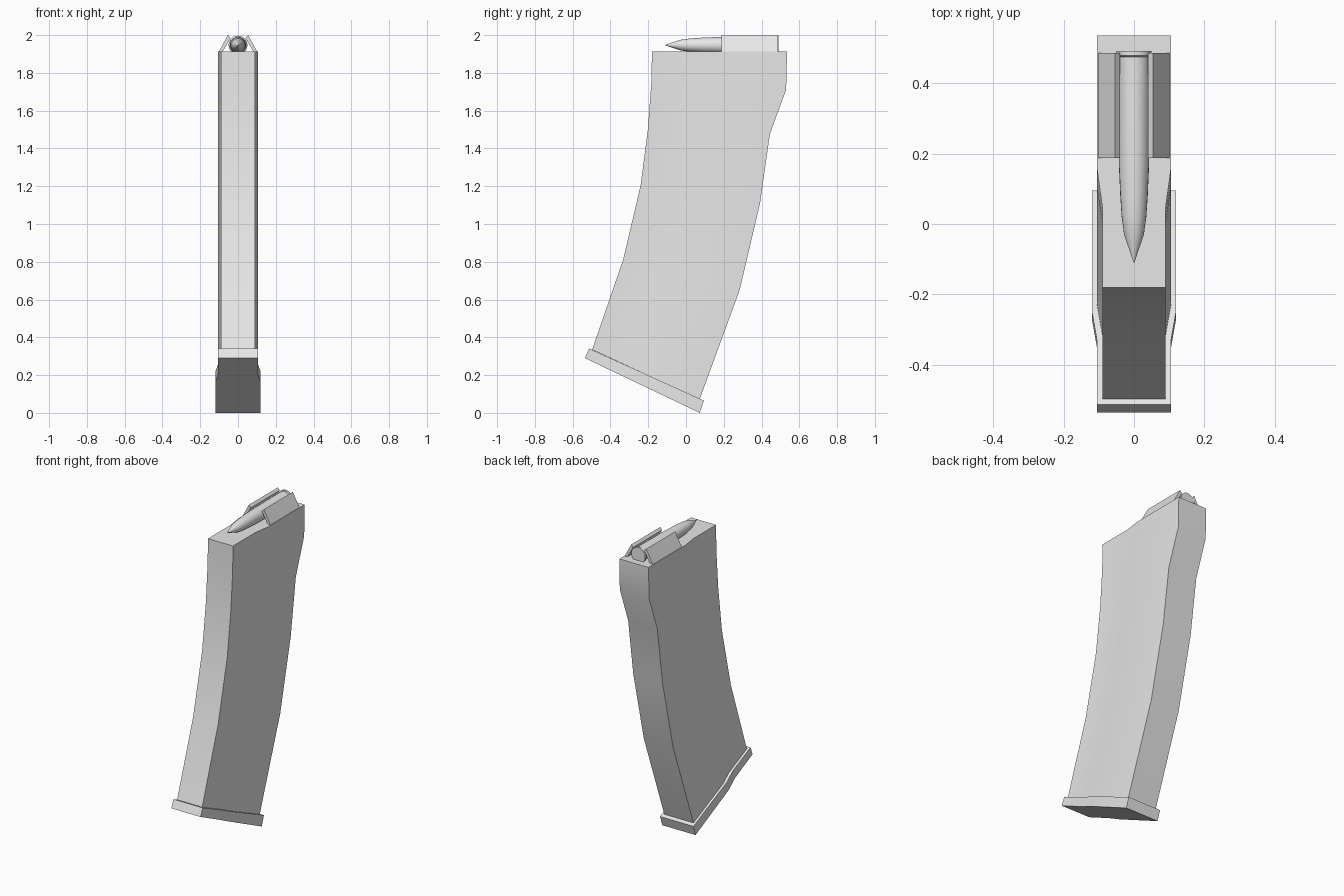
import bpy, math
from mathutils import Vector

if "Cube" in bpy.data.objects:
    bpy.data.objects.remove(bpy.data.objects["Cube"])

metal = bpy.data.materials.new("plain grey")
metal.diffuse_color = (0.8, 0.8, 0.8, 1)
metal.use_nodes = True
metal.node_tree.nodes["Principled BSDF"].inputs["Base Color"].default_value = metal.diffuse_color


def make(name, verts, faces, angle=30):
    mesh = bpy.data.meshes.new(name)
    mesh.from_pydata(verts, [], faces)
    mesh.materials.append(metal)
    obj = bpy.data.objects.new(name, mesh)
    bpy.context.collection.objects.link(obj)
    bpy.ops.object.select_all(action='DESELECT')
    obj.select_set(True)
    bpy.context.view_layer.objects.active = obj
    bpy.ops.object.mode_set(mode='EDIT')
    bpy.ops.mesh.select_all(action='SELECT')
    bpy.ops.mesh.normals_make_consistent(inside=False)
    bpy.ops.object.mode_set(mode='OBJECT')
    bpy.ops.object.shade_smooth_by_angle(angle=math.radians(angle))
    return obj


def loft(name, rings):
    """Join equal rings of points with quads and close both ends."""
    n = len(rings[0])
    verts = [p for ring in rings for p in ring]
    faces = [(r * n + i, r * n + (i + 1) % n, (r + 1) * n + (i + 1) % n, (r + 1) * n + i)
             for r in range(len(rings) - 1) for i in range(n)]
    faces += [tuple(range(n)), tuple(range(len(verts) - n, len(verts)))]
    return make(name, verts, faces)


def section(front, back, narrow, wide, steps):
    """Slim front half flaring to a wider rear half, from (y, z) end points."""
    f, b = Vector((0, *front)), Vector((0, *back))
    half = [(0, narrow), (steps[0], narrow), (steps[1], wide), (1, wide)]
    right = [f.lerp(b, t) + Vector((w, 0, 0)) for t, w in half]
    left = [f.lerp(b, t) - Vector((w, 0, 0)) for t, w in reversed(half)]
    return right + left


# Curved magazine body, from top to bottom
fronts = [(-0.18, 1.912), (-0.184, 1.74), (-0.202, 1.5), (-0.24, 1.206), (-0.333, 0.81), (-0.497, 0.335)]
backs = [(0.535, 1.912), (0.53, 1.71), (0.444, 1.476), (0.392, 1.11), (0.284, 0.65), (0.073, 0.074)]
loft("magazine_body", [section(f, b, 0.09, 0.105, (0.32, 0.47)) for f, b in zip(fronts, backs)])

# Tilted floor plate
loft("floor_plate", [section((-0.513, 0.341), (0.095, 0.065), 0.105, 0.12, (0.30, 0.44)),
                     section((-0.535, 0.29), (0.073, 0.0), 0.105, 0.12, (0.30, 0.44))])

# Slanted feed lips
lip = [(0.105, 1.905), (0.054, 2.0), (0.04, 1.985), (0.085, 1.905)]
for side, label in ((1, "right"), (-1, "left")):
    loft("feed_lip_" + label, [[(side * x, y, z) for x, z in lip] for y in (0.188, 0.486)])

# Cartridge lying between the lips
profile = [(-0.11, 0.001), (-0.03, 0.028), (0.02, 0.035), (0.08, 0.039), (0.17, 0.043),
           (0.475, 0.045), (0.478, 0.05), (0.491, 0.05)]
N = 24
loft("cartridge", [[(r * math.cos(2 * math.pi * i / N), y, 1.947 + r * math.sin(2 * math.pi * i / N))
                    for i in range(N)] for y, r in profile])
